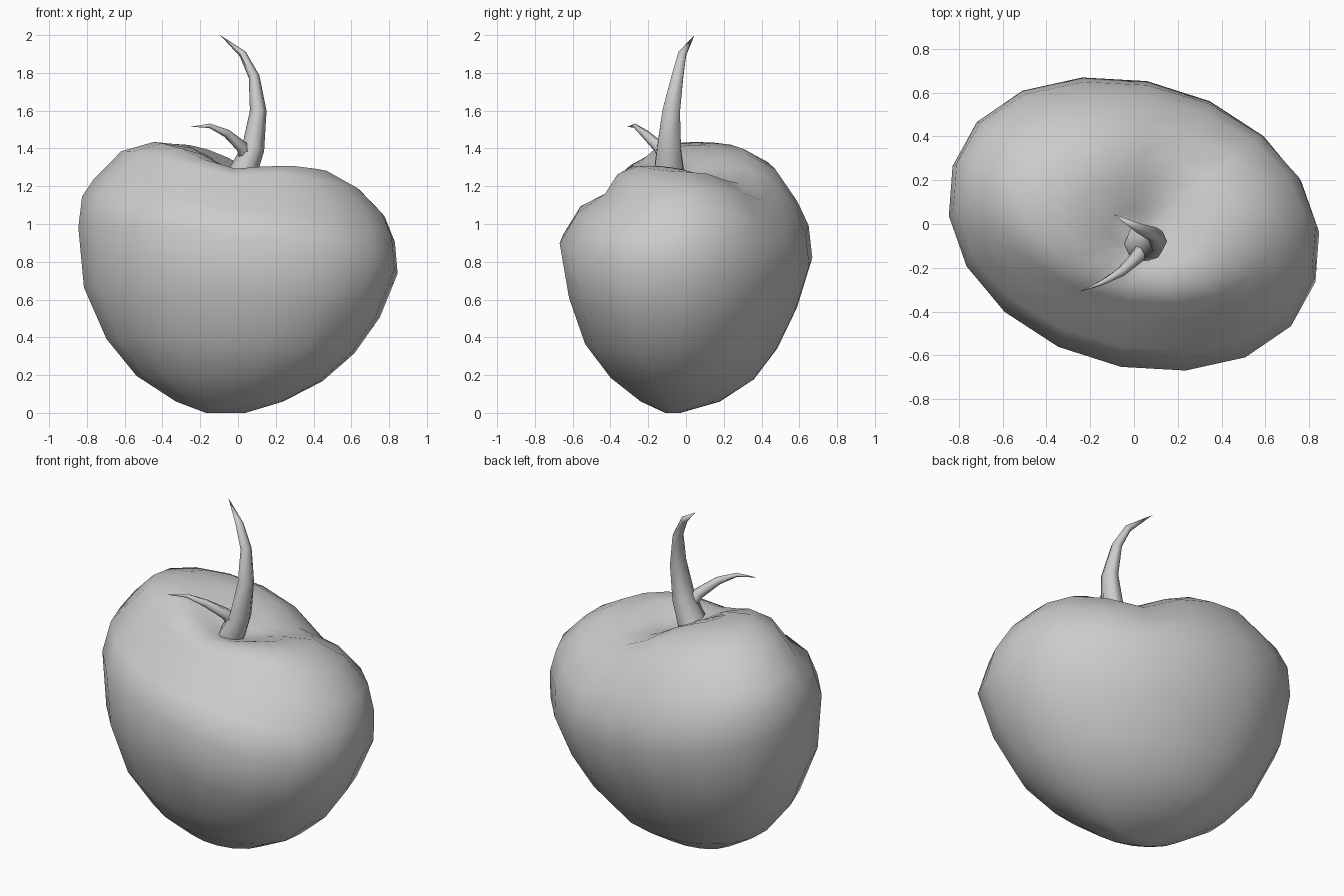
import bpy, bmesh, math
from mathutils import Vector

if "Cube" in bpy.data.objects:
    bpy.data.objects.remove(bpy.data.objects["Cube"])

grey = bpy.data.materials.new("plain grey")
grey.diffuse_color = (0.6, 0.6, 0.6, 1)
grey.use_nodes = True
grey.node_tree.nodes["Principled BSDF"].inputs["Base Color"].default_value = grey.diffuse_color


def loft(name, rings, top_point):
    """Skin a list of equal-length rings, closing the start flat and the end in a point."""
    bm = bmesh.new()
    loops = [[bm.verts.new(p) for p in ring] for ring in rings]
    n = len(loops[0])
    for a, b in zip(loops, loops[1:]):
        for i in range(n):
            j = (i + 1) % n
            bm.faces.new((a[i], a[j], b[j], b[i]))
    bm.faces.new(loops[0][::-1])
    tip = bm.verts.new(top_point)
    for i in range(n):
        bm.faces.new((loops[-1][i], loops[-1][(i + 1) % n], tip))
    bmesh.ops.recalc_face_normals(bm, faces=bm.faces)
    mesh = bpy.data.meshes.new(name)
    bm.to_mesh(mesh)
    bm.free()
    mesh.materials.append(grey)
    obj = bpy.data.objects.new(name, mesh)
    bpy.context.collection.objects.link(obj)
    bpy.ops.object.select_all(action='DESELECT')
    obj.select_set(True)
    bpy.context.view_layer.objects.active = obj
    bpy.ops.object.shade_smooth_by_angle(angle=math.radians(65))
    return obj


# Fruit body: skewed, tilted elliptical rings (z, x min, x max, y min, y max, tilt)
SIDES = 18
SKEW = 0.16
LEVELS = [
    (0.00, -0.17, 0.04, -0.11, -0.03, 0.0),
    (0.06, -0.33, 0.24, -0.24, 0.18, 0.0),
    (0.18, -0.54, 0.45, -0.40, 0.36, 0.2),
    (0.35, -0.70, 0.62, -0.535, 0.485, 0.4),
    (0.58, -0.82, 0.755, -0.62, 0.59, 0.7),
    (0.86, -0.85, 0.85, -0.67, 0.67, 1.0),
    (1.03, -0.83, 0.835, -0.575, 0.65, 1.0),
    (1.15, -0.765, 0.78, -0.43, 0.59, 0.9),
]


def lean(x, y):
    """The front left shoulder sits higher than the back right one."""
    return -0.15 * x - 0.11 * y


def valley(x, y):
    """Cleft between the two lobes, crossing the stem and fading at the front."""
    u = 0.9 * (x - 0.06) - 0.42 * (y + 0.06)
    depth = 0.13 - 0.04 * abs(y + 0.06) / 0.6
    if y < -0.06:
        depth = max(0.03, 0.13 + 0.25 * (y + 0.06))
    return depth * math.exp(-(u / 0.2) ** 2)


rings = []
for z, x0, x1, y0, y1, tilt in LEVELS:
    ring = []
    for i in range(SIDES):
        t = math.tau * (i + 0.3) / SIDES
        bulge = 1 + 0.02 * max(0, -math.sin(2 * t)) ** 2
        x = (x0 + x1) / 2 + (x1 - x0) / 2 * math.cos(t) * bulge
        y = (y0 + y1) / 2 + (y1 - y0) / 2 * math.sin(t - SKEW) * bulge
        dip = {1.03: 0.3, 1.15: 0.8}.get(z, 0) * valley(x, y)
        ring.append(Vector((x, y, z + tilt * lean(x, y) - dip)))
    rings.append(ring)

# Crown: shrink the last ring towards the dimple, following the two lobes
centre = Vector((0.03, -0.06, 0))
rim = [Vector((p.x, p.y, 0)) for p in rings[-1]]
for s in (0.82, 0.6, 0.38, 0.18):
    ring = []
    for r in rim:
        p = centre.lerp(r, s)
        base = 1.15 + 0.9 * lean(r.x, r.y)
        top = 1.385 - 0.16 * p.x
        p.z = base + (top - base) * (1 - s ** 4.5) - valley(p.x, p.y)
        ring.append(p)
    rings.append(ring)
loft("fruit_body", rings, (0.03, -0.06, 1.25))


# Stem and twig: tapered six-sided tubes along (x, y, z, radius) paths
def tapered_tube(name, path, depth=1.0, sides=6):
    pts = [Vector(p[:3]) for p in path]
    rings = []
    for k, p in enumerate(pts[:-1]):
        d = (pts[k + 1] - pts[max(k - 1, 0)]).normalized()
        a = d.cross(Vector((0, 1, 0))).normalized()
        b = d.cross(a) * depth
        rings.append([p + path[k][3] * (a * math.cos(math.tau * i / sides)
                                        + b * math.sin(math.tau * i / sides))
                      for i in range(sides)])
    return loft(name, rings, pts[-1])


tapered_tube("stem", [
    (0.025, -0.09, 1.27, 0.075), (0.08, -0.09, 1.40, 0.06),
    (0.107, -0.078, 1.60, 0.044), (0.085, -0.045, 1.78, 0.029),
    (0.025, -0.02, 1.90, 0.02), (-0.095, 0.045, 2.0, 0)], depth=1.22)
tapered_tube("side_twig", [
    (0.05, -0.10, 1.34, 0.038), (0.02, -0.145, 1.41, 0.032),
    (-0.06, -0.22, 1.48, 0.022), (-0.15, -0.27, 1.52, 0.012),
    (-0.25, -0.31, 1.515, 0)])
